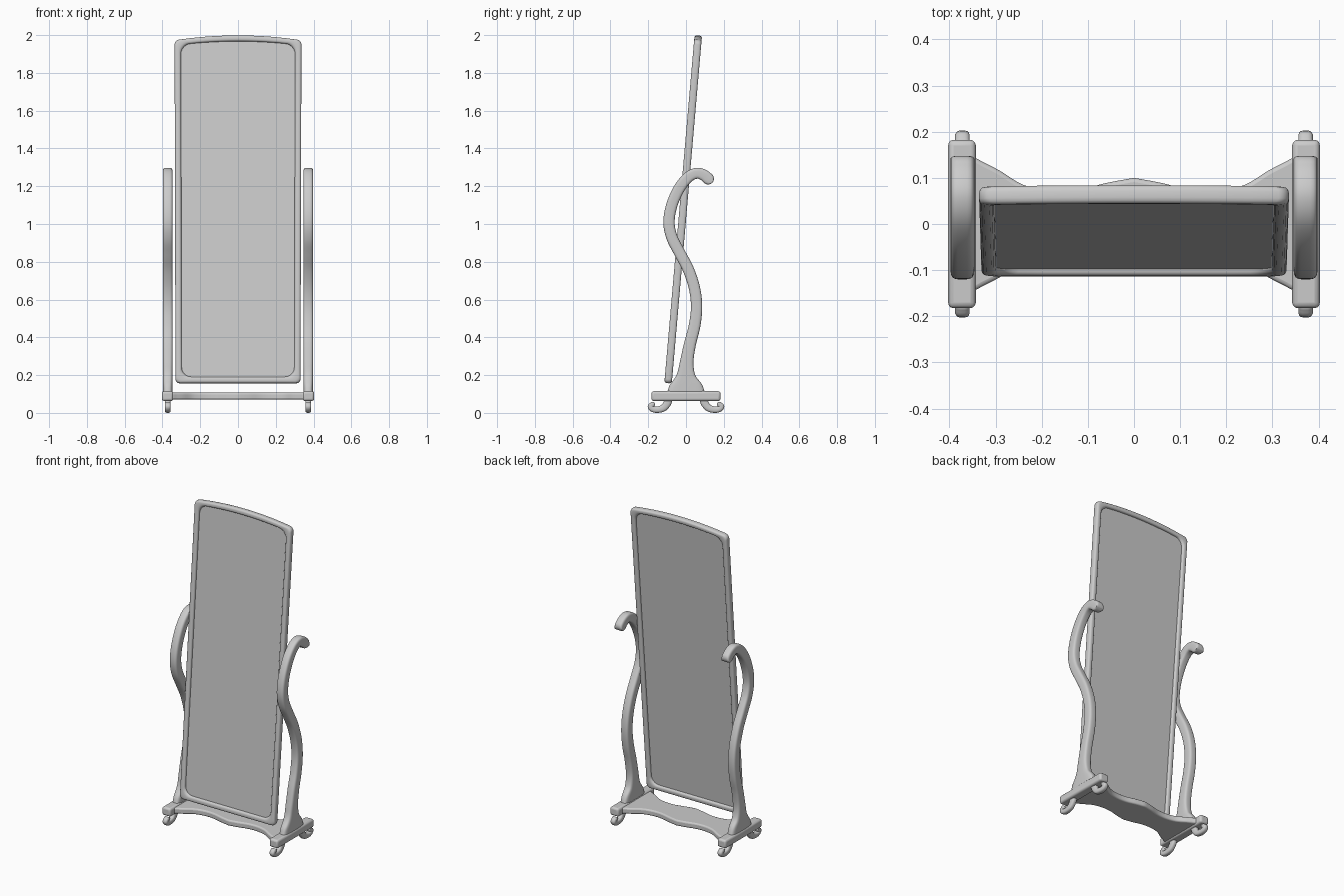
import bpy, bmesh, math
from mathutils import Vector

if "Cube" in bpy.data.objects:
    bpy.data.objects.remove(bpy.data.objects["Cube"])


def spline(pts, n=6):
    """Smooth curve through the points (Catmull-Rom)."""
    p = [Vector(q) for q in pts]
    p = [2 * p[0] - p[1]] + p + [2 * p[-1] - p[-2]]
    out = []
    for i in range(1, len(p) - 2):
        a, b, c, d = p[i - 1:i + 3]
        for k in range(n):
            t = k / n
            out.append(0.5 * (2 * b + (c - a) * t + (2 * a - 5 * b + 4 * c - d) * t * t
                              + (3 * b - a - 3 * c + d) * t ** 3))
    return out + [p[-2]]


def spow(v, e):
    return math.copysign(abs(v) ** e, v)


def finish(name, bm, angle=40):
    bmesh.ops.recalc_face_normals(bm, faces=bm.faces)
    me = bpy.data.meshes.new(name)
    bm.to_mesh(me)
    bm.free()
    ob = bpy.data.objects.new(name, me)
    bpy.context.collection.objects.link(ob)
    bpy.ops.object.select_all(action='DESELECT')
    bpy.context.view_layer.objects.active = ob
    ob.select_set(True)
    bpy.ops.object.shade_smooth_by_angle(angle=math.radians(angle))
    return ob


def bevel(ob, width):
    m = ob.modifiers.new("round_edges", 'BEVEL')
    m.width, m.segments, m.limit_method = width, 3, 'ANGLE'
    m.angle_limit = math.radians(40)


def bridge(bm, rings, close):
    """Quads between successive closed rings of coordinates."""
    vs = [[bm.verts.new(c) for c in r] for r in rings]
    n, m = len(vs), len(vs[0])
    for i in range(n if close else n - 1):
        a, b = vs[i], vs[(i + 1) % n]
        for j in range(m):
            k = (j + 1) % m
            bm.faces.new((a[j], a[k], b[k], b[j]))
    if not close:
        bm.faces.new(vs[0])
        bm.faces.new(vs[-1])


def sweep(name, pts, x0, half_x, e, flip_y=1, sides=20):
    """Rounded bar along a (y, z, half width) path in a side plane, with a round tip."""
    path = spline(pts)
    d = (path[-1] - path[-2]).to_2d().normalized()
    end = path[-1].copy()
    for k in range(1, 6):
        a = math.pi / 2 * k / 5.4
        o = d * end.z * math.sin(a)
        path.append(Vector((end.x + o.x, end.y + o.y, end.z * math.cos(a))))
    rings = []
    for i, p in enumerate(path):
        t = (path[min(i + 1, len(path) - 1)] - path[max(i - 1, 0)]).to_2d().normalized()
        if i == 0:
            t = Vector((0, 1))
        ring = []
        for j in range(sides):
            a = 2 * math.pi * (j + 0.5) / sides
            s = p.z * spow(math.cos(a), e)
            ring.append((x0 + half_x * spow(math.sin(a), e),
                         flip_y * (p.x + t.y * s), p.y - t.x * s))
        rings.append(ring)
    bm = bmesh.new()
    bridge(bm, rings, False)
    return finish(name, bm)


# Tilted mirror: local (x, depth, height) to world
SIN = 0.0866
COS = math.sqrt(1 - SIN * SIN)


def tilt(x, d, h):
    return (x, -0.095 + h * SIN + d * COS, 0.157 + h * COS - d * SIN)


def outline(hw, h0, h1, arch, r):
    """Rounded rectangle with a gently arched top."""
    pts = []
    corners = [(hw - r, h1 - r, 0), (r - hw, h1 - r, 90), (r - hw, h0 + r, 180), (hw - r, h0 + r, 270)]
    for i, (cx, ch, a0) in enumerate(corners):
        for k in range(7):
            a = math.radians(a0 + 15 * k)
            pts.append(Vector((cx + r * math.cos(a), ch + r * math.sin(a))))
        nx, nh, na = corners[(i + 1) % 4]
        a = math.radians(na)
        q, s = Vector((nx + r * math.cos(a), nh + r * math.sin(a))), pts[-1].copy()
        pts += [s.lerp(q, k / 10) for k in range(1, 10)]
    for p in pts:
        if p.y > h1 - r - 0.001:
            p.y += arch * (1 - (p.x / hw) ** 2)
        p.x *= 0.985 + 0.015 * p.y / h1
    return pts


outer = outline(0.336, 0, 1.822, 0.026, 0.022)
inner = outline(0.302, 0.034, 1.798, 0.018, 0.05)

# Mirror frame
rings = []
for o, i in zip(outer, inner):
    ring = []
    for k in range(16):
        a = 2 * math.pi * (k + 0.5) / 16
        p = o.lerp(i, 0.5 + 0.5 * spow(math.cos(a), 0.65))
        ring.append(tilt(p.x, 0.02 * spow(math.sin(a), 0.65), p.y))
    rings.append(ring)
bm = bmesh.new()
bridge(bm, rings, True)
finish("mirror_frame", bm, 60)

# Mirror glass
edge = [o.lerp(i, 0.7) for o, i in zip(outer, inner)]
bm = bmesh.new()
bridge(bm, [[tilt(p.x, d, p.y) for p in edge] for d in (-0.006, 0.006)], False)
finish("mirror_glass", bm)

# Base shelf with wavy front and back edges
quarter = spline([(0.385, 0.145), (0.35, 0.145), (0.325, 0.133), (0.29, 0.115), (0.24, 0.085),
                  (0.18, 0.072), (0.12, 0.074), (0.06, 0.089), (0, 0.1)], 4)
half = [(p.x, p.y) for p in quarter] + [(-p.x, p.y) for p in quarter[-2::-1]]
loop = half + [(-x, -y) for x, y in half]
bm = bmesh.new()
bridge(bm, [[(x, y, z) for x, y in loop] for z in (0.071, 0.107)], False)
bevel(finish("base_shelf", bm), 0.01)

post_path = [(0, 0.11, 0.1), (0, 0.15, 0.085), (0, 0.2, 0.05), (0.004, 0.27, 0.036),
             (0.02, 0.36, 0.032), (0.045, 0.46, 0.031), (0.056, 0.56, 0.03), (0.045, 0.66, 0.03),
             (0.012, 0.76, 0.03), (-0.035, 0.85, 0.03), (-0.075, 0.93, 0.03), (-0.09, 1.01, 0.03),
             (-0.075, 1.1, 0.03), (-0.035, 1.19, 0.03), (0.015, 1.25, 0.029),
             (0.06, 1.269, 0.029), (0.095, 1.258, 0.03), (0.117, 1.24, 0.031)]
foot_path = [(0.09, 0.08, 0.022), (0.1, 0.05, 0.021), (0.12, 0.026, 0.019), (0.15, 0.017, 0.017),
             (0.175, 0.02, 0.016), (0.188, 0.033, 0.015), (0.178, 0.044, 0.014)]

for side, sx in (("left", -1), ("right", 1)):
    # S-curved post with flared foot and curled top
    sweep(side + "_post", post_path, sx * 0.372, 0.026, 0.5)
    # End rail under each post
    bm = bmesh.new()
    bmesh.ops.create_cube(bm, size=1)
    for v in bm.verts:
        v.co = (sx * 0.373 + v.co.x * 0.06, v.co.y * 0.365, 0.089 + v.co.z * 0.052)
    bevel(finish(side + "_end_rail", bm), 0.012)
    # Scroll feet
    for end, sy in (("front", -1), ("back", 1)):
        sweep(f"{end}_{side}_foot", foot_path, sx * 0.372, 0.016, 0.7, sy, 16)
